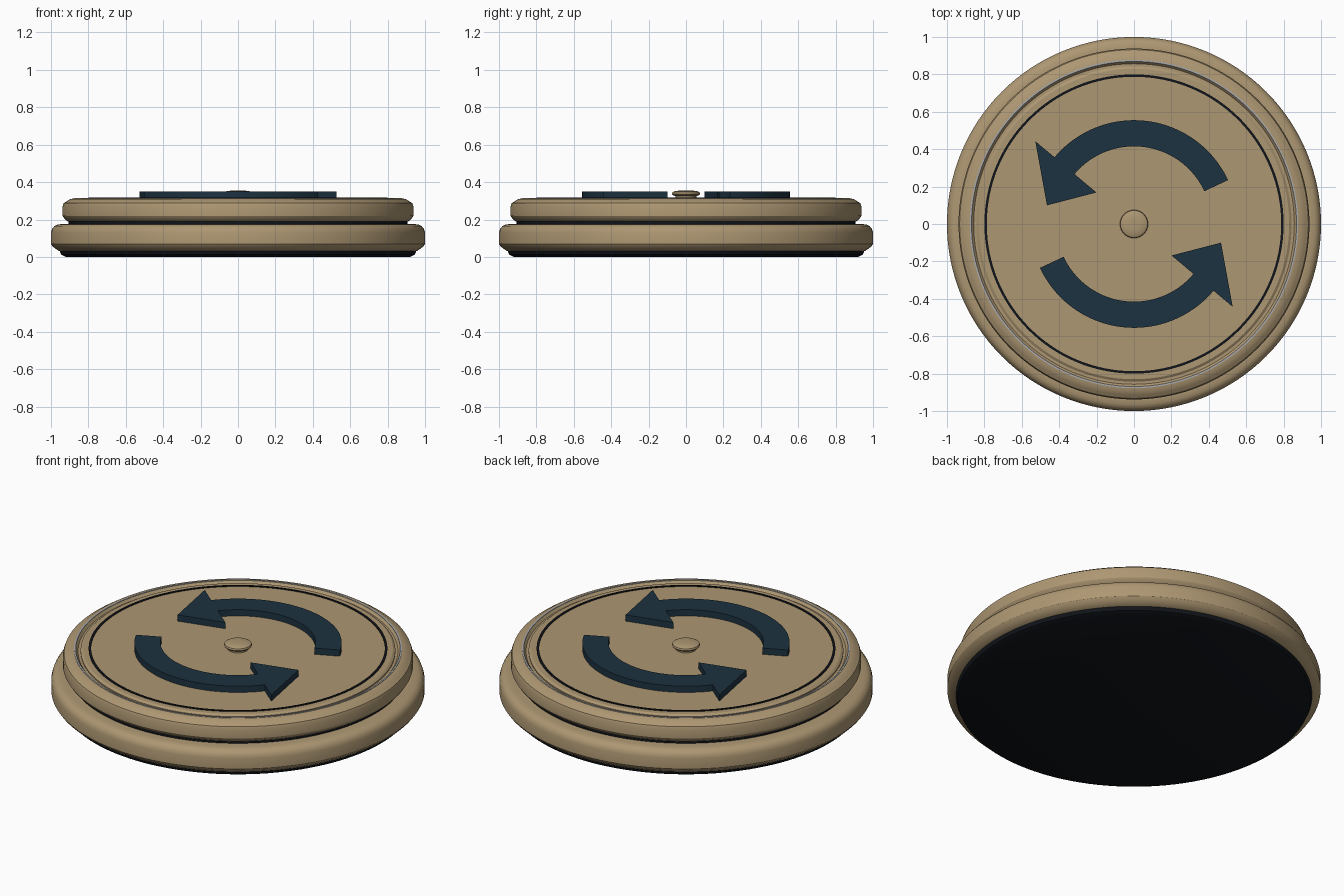
import bpy, bmesh
from math import sin, cos, pi, radians

if "Cube" in bpy.data.objects:
    bpy.data.objects.remove(bpy.data.objects["Cube"])


def material(name, rgb):
    m = bpy.data.materials.new(name)
    m.diffuse_color = (*rgb, 1)
    m.use_nodes = True
    m.node_tree.nodes["Principled BSDF"].inputs["Base Color"].default_value = m.diffuse_color
    return m


TAN = material("tan", (0.42, 0.31, 0.17))
NAVY = material("navy", (0.012, 0.032, 0.052))
BLACK = material("black", (0.005, 0.007, 0.010))
SILVER = material("silver", (0.40, 0.41, 0.43))


def finish(name, bm, mat):
    bmesh.ops.recalc_face_normals(bm, faces=bm.faces)
    me = bpy.data.meshes.new(name)
    bm.to_mesh(me)
    bm.free()
    me.materials.append(mat)
    ob = bpy.data.objects.new(name, me)
    bpy.context.collection.objects.link(ob)
    bpy.ops.object.select_all(action='DESELECT')
    ob.select_set(True)
    bpy.context.view_layer.objects.active = ob
    bpy.ops.object.shade_smooth_by_angle(angle=radians(30))
    return ob


def lathe(name, profile, mat, closed=False, n=128):
    """Spin (radius, z) points round z; open profiles get flat end caps."""
    bm = bmesh.new()
    rings = [[bm.verts.new((r * cos(2 * pi * i / n), r * sin(2 * pi * i / n), z))
              for i in range(n)] for r, z in profile]
    pairs = list(zip(rings, rings[1:]))
    if closed:
        pairs.append((rings[-1], rings[0]))
    else:
        bm.faces.new(rings[0])
        bm.faces.new(rings[-1])
    for a, b in pairs:
        for i in range(n):
            j = (i + 1) % n
            bm.faces.new((a[i], a[j], b[j], b[i]))
    return finish(name, bm, mat)


def band(name, r0, r1, z0, z1, mat):
    return lathe(name, [(r0, z0), (r1, z0), (r1, z1), (r0, z1)], mat, closed=True)


# Stacked body: foot, lower ring, neck and upper disc with a shallow recess
lathe("rubber_foot", [(0.92, 0), (0.945, 0.012), (0.955, 0.035), (0.955, 0.045)], BLACK)
lathe("lower_base", [(0.94, 0.03), (0.96, 0.033), (0.99, 0.055), (1.0, 0.07), (1.0, 0.13),
                     (0.994, 0.15), (0.982, 0.165), (0.965, 0.173), (0.94, 0.176)], TAN)
lathe("neck", [(0.905, 0.165), (0.905, 0.20)], BLACK)
lathe("upper_disc", [(0.89, 0.187), (0.91, 0.19), (0.927, 0.202), (0.938, 0.22),
                     (0.938, 0.27), (0.932, 0.287), (0.915, 0.298), (0.897, 0.31),
                     (0.87, 0.313), (0.857, 0.298), (0.84, 0.298)], TAN)
lathe("top_plate", [(0.843, 0.295), (0.843, 0.305), (0.83, 0.314)], TAN)

# Inlaid rings on the top
band("silver_trim", 0.869, 0.878, 0.305, 0.3145, SILVER)
band("dark_ring", 0.787, 0.80, 0.305, 0.318, BLACK)

# Centre knob
lathe("centre_knob", [(0.055, 0.31), (0.055, 0.325), (0.07, 0.33), (0.075, 0.337),
                      (0.072, 0.346), (0.06, 0.352), (0.03, 0.355)], TAN, n=64)


# Pair of curved arrows, half a turn apart
def arrow(name, turn):
    def at(r, deg):
        a = radians(deg + turn)
        return r * cos(a), r * sin(a)
    steps = 48
    angles = [25 + 115 * i / steps for i in range(steps + 1)]
    outline = [at(0.555, a) for a in angles]
    outline += [at(0.689, 140), at(0.476, 167.9), at(0.262, 140)]
    outline += [at(0.415, a) for a in reversed(angles)]
    bm = bmesh.new()
    face = bm.faces.new([bm.verts.new((x, y, 0.31)) for x, y in outline])
    ext = bmesh.ops.extrude_face_region(bm, geom=[face], use_keep_orig=True)
    top = [v for v in ext["geom"] if isinstance(v, bmesh.types.BMVert)]
    bmesh.ops.translate(bm, verts=top, vec=(0, 0, 0.041))
    bmesh.ops.triangulate(bm, faces=[f for f in bm.faces if len(f.verts) > 4])
    finish(name, bm, NAVY)


arrow("back_arrow", 0)
arrow("front_arrow", 180)
